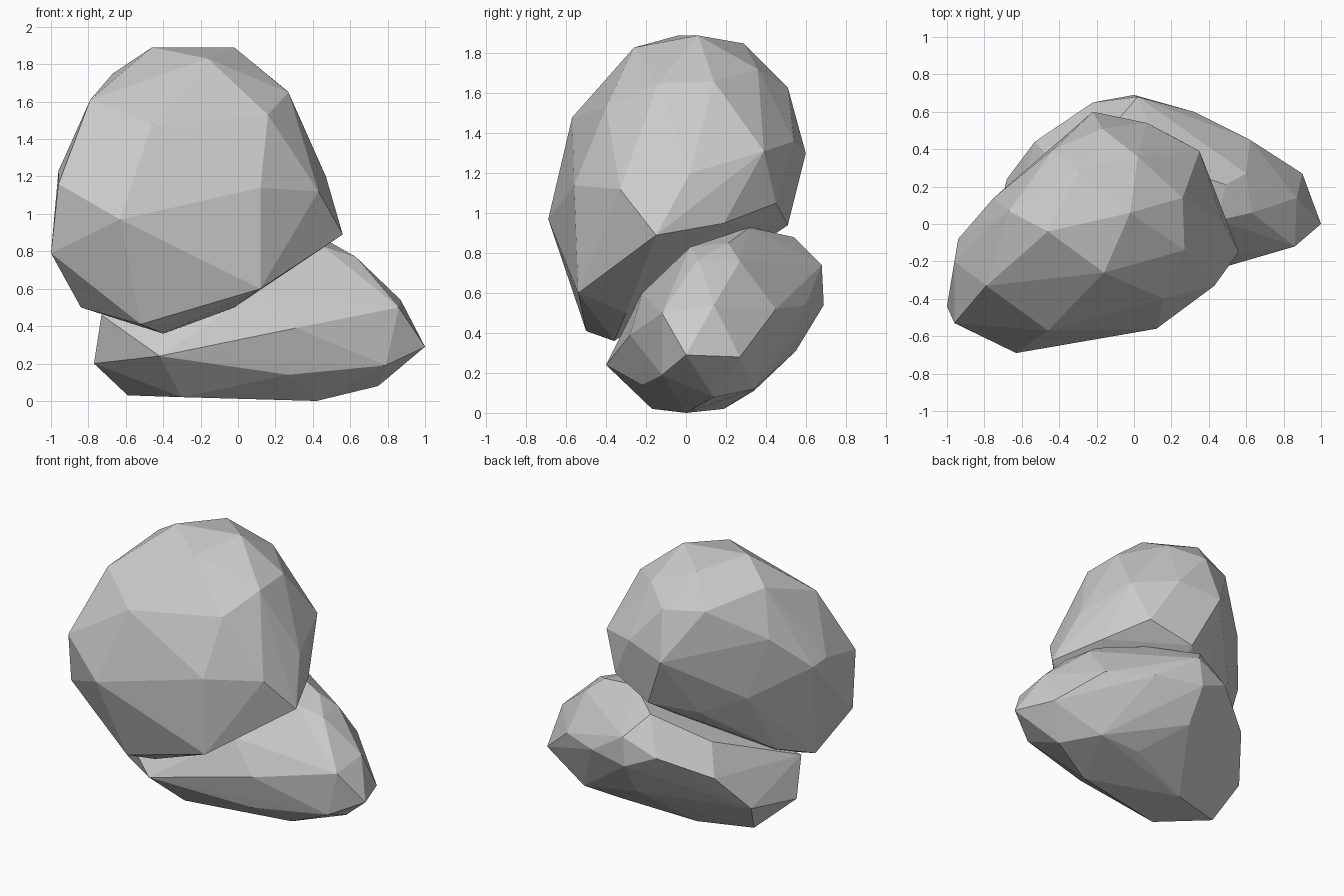
import bpy, bmesh


def boulder(name, corners):
    """Faceted stone: the convex hull around a handful of corner points."""
    bm = bmesh.new()
    for p in corners:
        bm.verts.new(p)
    bmesh.ops.convex_hull(bm, input=bm.verts[:])
    loose = [v for v in bm.verts if not v.link_faces]
    bmesh.ops.delete(bm, geom=loose, context='VERTS')
    bmesh.ops.recalc_face_normals(bm, faces=bm.faces[:])
    mesh = bpy.data.meshes.new(name)
    bm.to_mesh(mesh)
    bm.free()
    obj = bpy.data.objects.new(name, mesh)
    bpy.context.collection.objects.link(obj)
    return obj


# large round stone, leaning on the lower one
boulder("upper_rock", [
    # crown
    (-.46, -.04, 1.89), (-.02, .06, 1.89), (-.16, -.26, 1.83),
    (-.29, .29, 1.85), (-.67, .07, 1.75), (.27, -.14, 1.65),
    (.26, .14, 1.66), (.02, .36, 1.72), (-.17, .51, 1.63),
    # shoulders
    (-.79, -.33, 1.61), (-.46, -.57, 1.48), (.16, -.40, 1.53),
    (.35, .39, 1.31), (.07, .54, 1.36), (-.22, .60, 1.30),
    (-.43, .40, 1.64), (-.75, .14, 1.43), (-.94, -.08, 1.20),
    (-.96, -.20, 1.23),
    # belly
    (-.96, -.53, 1.16), (-.63, -.69, .97), (.12, -.56, 1.14),
    (.43, -.33, 1.12), (.56, -.15, .89), (.47, .02, 1.20),
    (.24, .45, 1.05), (-1.0, -.44, .79), (-.62, .20, 1.0),
    # underside
    (.12, -.54, .60), (-.52, -.50, .41), (-.40, -.36, .36),
    (-.84, -.25, .50), (-.02, -.30, .50), (.42, .19, .95),
    (-.06, .51, .94), (-.34, .34, .88), (-.67, -.05, .56),
])

# long tilted stone lying underneath
boulder("lower_rock", [
    # base
    (.42, 0, 0), (-.30, -.17, .02), (-.59, .08, .03),
    (-.22, .19, .02), (.75, .14, .08), (.56, .34, .12),
    (.25, .34, .11), (.27, -.22, .14), (-.77, -.14, .20),
    (-.42, -.40, .24), (.79, -.12, .19),
    # sides
    (1.0, 0, .29), (.90, .27, .28), (.86, -.12, .50),
    (.87, .14, .54), (.31, -.28, .39), (0, .55, .31),
    (-.53, .44, .50), (-.73, -.25, .46), (.62, .45, .52),
    (.32, .60, .54), (0, .69, .54), (-.22, .65, .64),
    (-.68, .24, .25),
    # sloping top
    (.63, .06, .77), (.60, .27, .76), (.45, .02, .83),
    (.49, .21, .85), (.17, .32, .93), (-.10, .54, .88),
    (.02, .68, .74), (-.44, .34, .70), (.12, -.22, .60),
])
